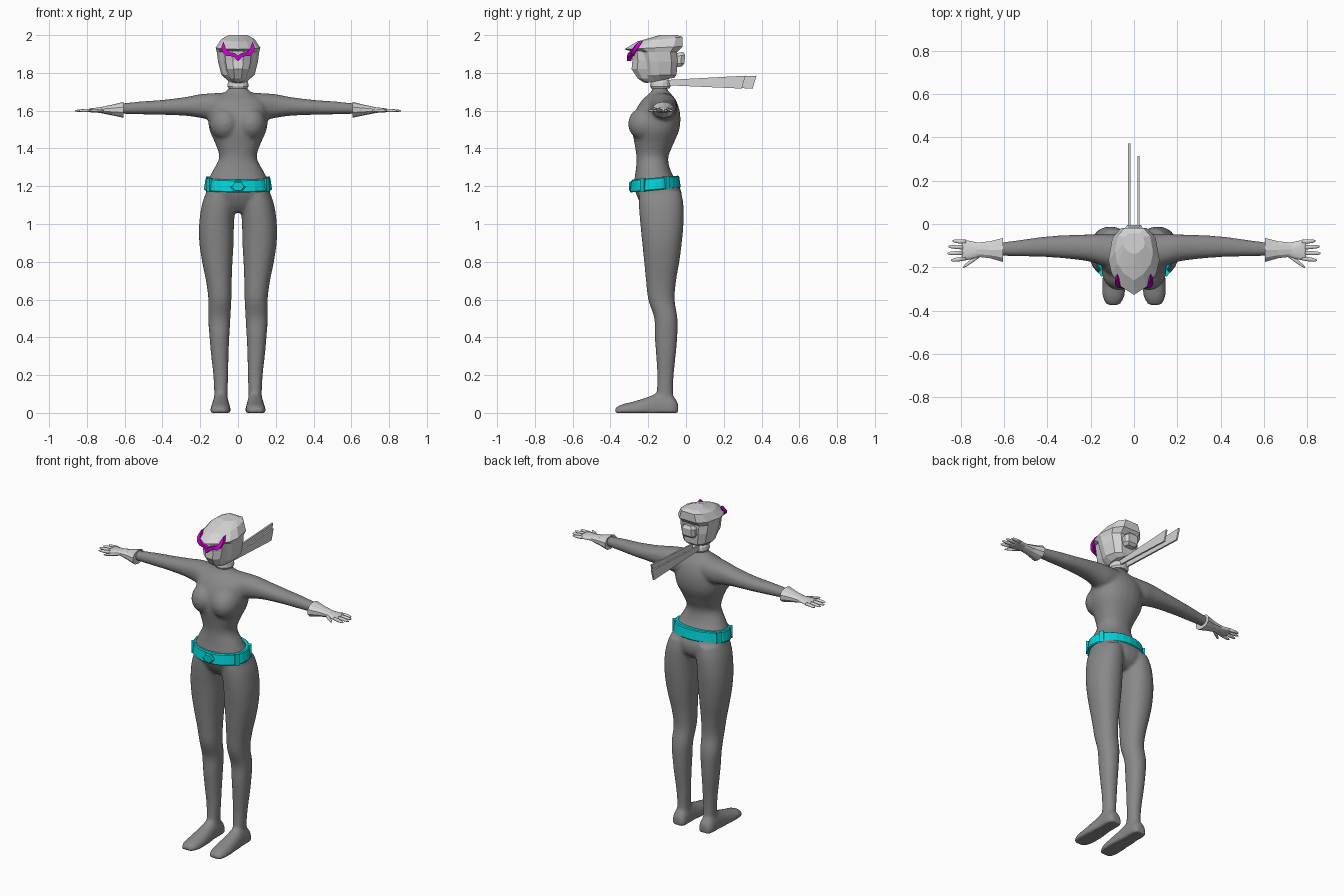
import bpy
import bmesh
import math
from mathutils import Vector

cube = bpy.data.objects.get("Cube")
if cube:
    bpy.data.objects.remove(cube, do_unlink=True)


def material(name, color):
    mat = bpy.data.materials.new(name)
    mat.use_nodes = True
    mat.diffuse_color = (*color, 1)
    mat.node_tree.nodes["Principled BSDF"].inputs["Base Color"].default_value = (*color, 1)
    return mat


SUIT = material("suit grey", (0.25, 0.25, 0.25))
LIGHT = material("light grey", (0.66, 0.66, 0.66))
CYAN = material("belt cyan", (0.0, 0.66, 0.68))
MAGENTA = material("goggle magenta", (0.6, 0.0, 0.6))


def finish(bm, name, mat, smooth=False):
    bmesh.ops.recalc_face_normals(bm, faces=bm.faces[:])
    mesh = bpy.data.meshes.new(name)
    bm.to_mesh(mesh)
    bm.free()
    mesh.materials.append(mat)
    for poly in mesh.polygons:
        poly.use_smooth = smooth
    obj = bpy.data.objects.new(name, mesh)
    bpy.context.collection.objects.link(obj)
    return obj


def skin(bm, rings):
    """Bridge closed rings of points and cap both ends."""
    loops = [[bm.verts.new(p) for p in ring] for ring in rings]
    n = len(loops[0])
    for a, b in zip(loops, loops[1:]):
        for i in range(n):
            j = (i + 1) % n
            bm.faces.new((a[i], a[j], b[j], b[i]))
    bm.faces.new(loops[0])
    bm.faces.new(loops[-1])


def refine(rows, steps=4):
    """Catmull-Rom interpolation between table rows."""
    out = []
    for i in range(len(rows) - 1):
        p, a, b, q = (rows[max(i - 1, 0)], rows[i], rows[i + 1],
                      rows[min(i + 2, len(rows) - 1)])
        for k in range(steps):
            t = k / steps
            out.append([v + t / 2 * (w - u + t * (2 * u - 5 * v + 4 * w - x
                        + t * (3 * (v - w) + x - u)))
                        for u, v, w, x in zip(p, a, b, q)])
    return out + [rows[-1]]


def loft(bm, axis, rows, side=1, seg=24, power=2.2):
    """Rows hold a station, then low and high limits on the two other axes."""
    rings = []
    for t, a0, a1, b0, b1 in rows:
        ring = []
        for i in range(seg):
            ang = 2 * math.pi * (i + 0.5) / seg
            c, s = math.cos(ang), math.sin(ang)
            a = (a0 + a1) / 2 + (a1 - a0) / 2 * math.copysign(abs(c) ** (2 / power), c)
            b = (b0 + b1) / 2 + (b1 - b0) / 2 * math.copysign(abs(s) ** (2 / power), s)
            x, y, z = {"x": (t, a, b), "y": (a, t, b), "z": (a, b, t)}[axis]
            ring.append((side * x, y, max(z, 0)))
        rings.append(ring)
    skin(bm, rings)


# Body: torso, bust, arms, legs and feet fused into one smooth skin
bm = bmesh.new()
torso = [(1.06, .07, -.2, -.07), (1.1, .13, -.235, -.03), (1.16, .168, -.265, -.022),
         (1.22, .163, -.275, -.045), (1.28, .135, -.267, -.08), (1.35, .1, -.262, -.094),
         (1.42, .118, -.272, -.068), (1.5, .152, -.285, -.035), (1.58, .158, -.275, -.03),
         (1.65, .145, -.238, -.05), (1.69, .085, -.195, -.08), (1.715, .05, -.178, -.1),
         (1.76, .046, -.175, -.1)]
loft(bm, "z", refine([(z, -w, w, f, b) for z, w, f, b in torso]))
leg = [(1.17, .012, .168, -.25, -.025), (1.1, .014, .192, -.25, -.013),
       (1.0, .021, .206, -.242, -.013), (.9, .023, .205, -.232, -.022),
       (.8, .029, .19, -.222, -.035), (.7, .033, .17, -.212, -.052),
       (.6, .035, .157, -.2, -.06), (.5, .04, .158, -.168, -.045),
       (.4, .046, .151, -.165, -.046), (.3, .05, .142, -.158, -.055),
       (.2, .052, .131, -.152, -.065), (.1, .055, .126, -.155, -.068),
       (.03, .05, .132, -.16, -.055)]
foot = [(-.042, .06, .12, -.03, .05), (-.07, .047, .137, -.06, .09),
        (-.14, .046, .137, -.06, .108), (-.2, .042, .142, -.05, .085),
        (-.28, .038, .147, -.04, .06), (-.34, .045, .145, -.03, .045),
        (-.377, .068, .125, -.02, .025)]
arm = [(.06, -.21, -.05, 1.55, 1.695), (.14, -.195, -.045, 1.55, 1.692),
       (.2, -.175, -.048, 1.562, 1.687), (.28, -.163, -.05, 1.573, 1.672),
       (.4, -.153, -.057, 1.578, 1.657), (.5, -.15, -.07, 1.58, 1.65),
       (.6, -.148, -.083, 1.583, 1.64), (.65, -.146, -.085, 1.583, 1.635)]
for side in (1, -1):
    loft(bm, "z", refine(leg), side)
    loft(bm, "y", refine(foot), side)
    loft(bm, "x", refine(arm), side)
    ball = bmesh.ops.create_uvsphere(bm, u_segments=20, v_segments=12, radius=1)["verts"]
    for v in ball:
        v.co = Vector((side * .068, -.215, 1.53)) + v.co * Vector((.082, .092, .09))
body = finish(bm, "body", SUIT, True)
remesh = body.modifiers.new("fuse", "REMESH")
remesh.mode = "VOXEL"
remesh.voxel_size = 0.009
remesh.use_smooth_shade = True
relax = body.modifiers.new("relax", "SMOOTH")
relax.factor = 0.5
relax.iterations = 8

# Gloves: flared cuff, palm, fingers and thumb
cuff = [(.605, -.178, -.062, 1.562, 1.647), (.665, -.16, -.078, 1.575, 1.632),
        (.73, -.152, -.085, 1.588, 1.618)]
palm = [(.68, -.148, -.088, 1.586, 1.62), (.73, -.158, -.083, 1.588, 1.618),
        (.77, -.168, -.074, 1.59, 1.614), (.795, -.168, -.074, 1.593, 1.609)]
fingers = [(.775, -.083, .838, -.078), (.78, -.108, .858, -.104),
           (.78, -.133, .862, -.136), (.775, -.158, .845, -.168),
           (.71, -.142, .79, -.2)]
for side, label in ((1, "left"), (-1, "right")):
    bm = bmesh.new()
    loft(bm, "x", cuff, side, seg=10)
    finish(bm, label + "_cuff", LIGHT)
    bm = bmesh.new()
    loft(bm, "x", refine(palm, 2), side, seg=12)
    for x0, y0, x1, y1 in fingers:
        rows = []
        for t, r in ((0, .011), (.5, .0105), (.85, .008), (1, .003)):
            x, y, z = x0 + t * (x1 - x0), y0 + t * (y1 - y0), 1.602 - .003 * t
            rows.append((x, y - r, y + r, z - r * .8, z + r * .8))
        loft(bm, "x", rows, side, seg=8)
    finish(bm, label + "_hand", LIGHT, True)


# Faceted head: pointed outline scaled to each level
def faceted(name, levels, outline):
    bm = bmesh.new()
    rings = []
    for zf, zb, w, yf, yb in levels:
        half = [(w * u, yf + v * (yb - yf), zf + v * (zb - zf)) for u, v in outline]
        inner = half[1:] if outline[0][0] == 0 else half
        rings.append(half + [(-x, y, z) for x, y, z in reversed(inner)])
    skin(bm, rings)
    return finish(bm, name, LIGHT)


shell = [(0, 0), (.5, .12), (.88, .32), (1, .52), (.85, .85), (.5, 1)]
faceted("helmet", [(1.745, 1.775, .055, -.215, -.06), (1.79, 1.79, .088, -.245, -.05),
                   (1.86, 1.86, .106, -.26, -.045), (1.91, 1.91, .112, -.275, -.048),
                   (1.925, 1.94, .118, -.327, -.018), (1.965, 1.99, .088, -.26, -.018),
                   (2, 2, .05, -.14, -.045)], shell)
faceted("face", [(1.75, 1.76, .034, -.225, -.12), (1.77, 1.77, .05, -.255, -.12),
                 (1.82, 1.82, .068, -.288, -.12), (1.865, 1.865, .078, -.284, -.12),
                 (1.915, 1.915, .082, -.29, -.12)],
        [(.35, 0), (.85, .18), (1, .5), (1, 1)])
faceted("back_knot", [(1.825, 1.835, .03, -.07, -.022), (1.85, 1.85, .045, -.07, -.008),
                      (1.885, 1.895, .045, -.07, -.005), (1.9, 1.912, .03, -.07, -.015)],
        [(1, 0), (1, .7), (.7, 1)])

# Winged goggles wrapping the face
bm = bmesh.new()
half = [(.02, 1.883, 1.905), (.045, 1.89, 1.91), (.062, 1.89, 1.925),
        (.077, 1.903, 1.965), (.087, 1.925, 1.94)]
span = [(-x, lo, hi) for x, lo, hi in reversed(half)] + [(0, 1.862, 1.892)] + half


def lean(x, z):
    return -.312 + .25 * abs(x) + .8 * max(0, z - 1.915)


skin(bm, [[(x, lean(x, z) + d, z) for z, d in ((lo, 0), (hi, 0), (hi, .022), (lo, .022))]
          for x, lo, hi in span])
finish(bm, "goggles", MAGENTA)

# Collar and two scarf tails
bm = bmesh.new()
loft(bm, "z", [(1.717, -.05, .05, -.184, -.088), (1.728, -.057, .057, -.19, -.082),
               (1.75, -.055, .055, -.188, -.084), (1.765, -.046, .046, -.18, -.092)], seg=14)
finish(bm, "collar", LIGHT)
for label, x, end in (("left", .021, .315), ("right", -.022, .373)):
    bm = bmesh.new()
    skin(bm, [[(x - .005, y0, z0), (x + .005, y0, z0), (x + .005, y1, z1), (x - .005, y1, z1)]
              for y0, z0, y1, z1 in ((-.11, 1.735, -.11, 1.762),
                                     (end - .02, 1.717, end, 1.785))])
    finish(bm, label + "_scarf_tail", LIGHT)

# Belt tilted up toward the back, with four clasps and a buckle
MID, WIDE, DEEP = -.163, .172, .127


def belt_z(y):
    return 1.212 + .09 * (y - MID)


bm = bmesh.new()
rings = []
for rise, grow in ((-.033, .004), (-.028, .008), (.028, .0), (.033, -.006)):
    ring = []
    for i in range(24):
        ang = 2 * math.pi * i / 24
        y = MID + (DEEP + grow) * math.sin(ang)
        ring.append(((WIDE + grow) * math.cos(ang), y, belt_z(y) + rise))
    rings.append(ring)
skin(bm, rings)
finish(bm, "belt", CYAN)


def block(bm, centre, size, turn):
    verts = bmesh.ops.create_cube(bm, size=1)["verts"]
    c, s = math.cos(turn), math.sin(turn)
    for v in verts:
        x, y, z = v.co * size
        v.co = centre + Vector((x * c - y * s, x * s + y * c, z))


bm = bmesh.new()
for deg in (-30, 28, 152, 210):
    ang = math.radians(deg)
    x, y = WIDE * math.cos(ang), MID + DEEP * math.sin(ang)
    turn = math.atan2(math.sin(ang) / DEEP, math.cos(ang) / WIDE)
    block(bm, Vector((x, y, belt_z(y))), Vector((.024, .026, .07)), turn)
finish(bm, "belt_clasps", CYAN)
bm = bmesh.new()
skin(bm, [[(r * .042 * math.cos(k * math.pi / 3), y,
            1.198 + r * .032 * math.sin(k * math.pi / 3)) for k in range(6)]
          for y, r in ((-.27, 1), (-.294, 1), (-.301, .75))])
finish(bm, "belt_buckle", CYAN)
